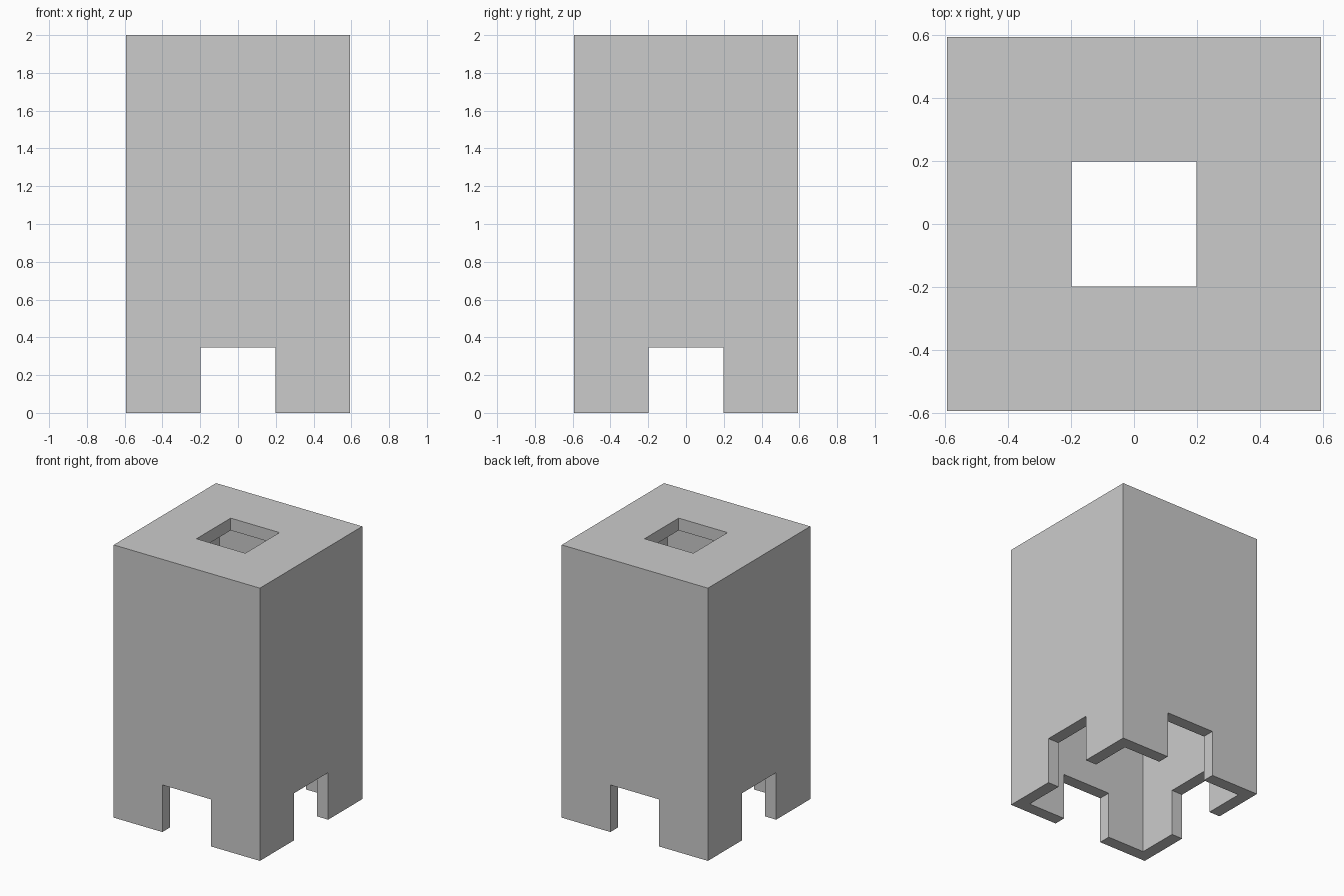
import bpy

if "Cube" in bpy.data.objects:
    bpy.data.objects.remove(bpy.data.objects["Cube"])

HALF = 0.593      # half width of the tower
HEIGHT = 2.0
WALL = 0.09       # wall and roof thickness
OPEN = 0.396      # width of the doorways and the roof opening
DOOR_H = 0.345


def box(name, x, y, z0, z1):
    """Axis-aligned box centred on the z axis, sized x by y, from z0 to z1."""
    bpy.ops.mesh.primitive_cube_add(size=1, location=(0, 0, (z0 + z1) / 2))
    ob = bpy.context.object
    ob.name = name
    ob.scale = (x, y, z1 - z0)
    bpy.ops.object.transform_apply(location=True, rotation=False, scale=True)
    return ob


# Outer shell
tower = box("tower_shell", 2 * HALF, 2 * HALF, 0, HEIGHT)

# Hollow inside, two crossing doorways, square roof opening
inner = 2 * (HALF - WALL)
cutters = [
    box("cavity_cutter", inner, inner, -0.5, HEIGHT - WALL),
    box("front_back_door_cutter", OPEN, 3, -0.4, DOOR_H),
    box("side_door_cutter", 3, OPEN, -0.3, DOOR_H),
    box("roof_opening_cutter", OPEN, OPEN, 1.0, HEIGHT + 0.5),
]

bpy.ops.object.select_all(action='DESELECT')
tower.select_set(True)
bpy.context.view_layer.objects.active = tower
for cutter in cutters:
    mod = tower.modifiers.new(cutter.name, 'BOOLEAN')
    mod.operation = 'DIFFERENCE'
    mod.solver = 'EXACT'
    mod.object = cutter
    bpy.ops.object.modifier_apply(modifier=mod.name)
    bpy.data.objects.remove(cutter)
